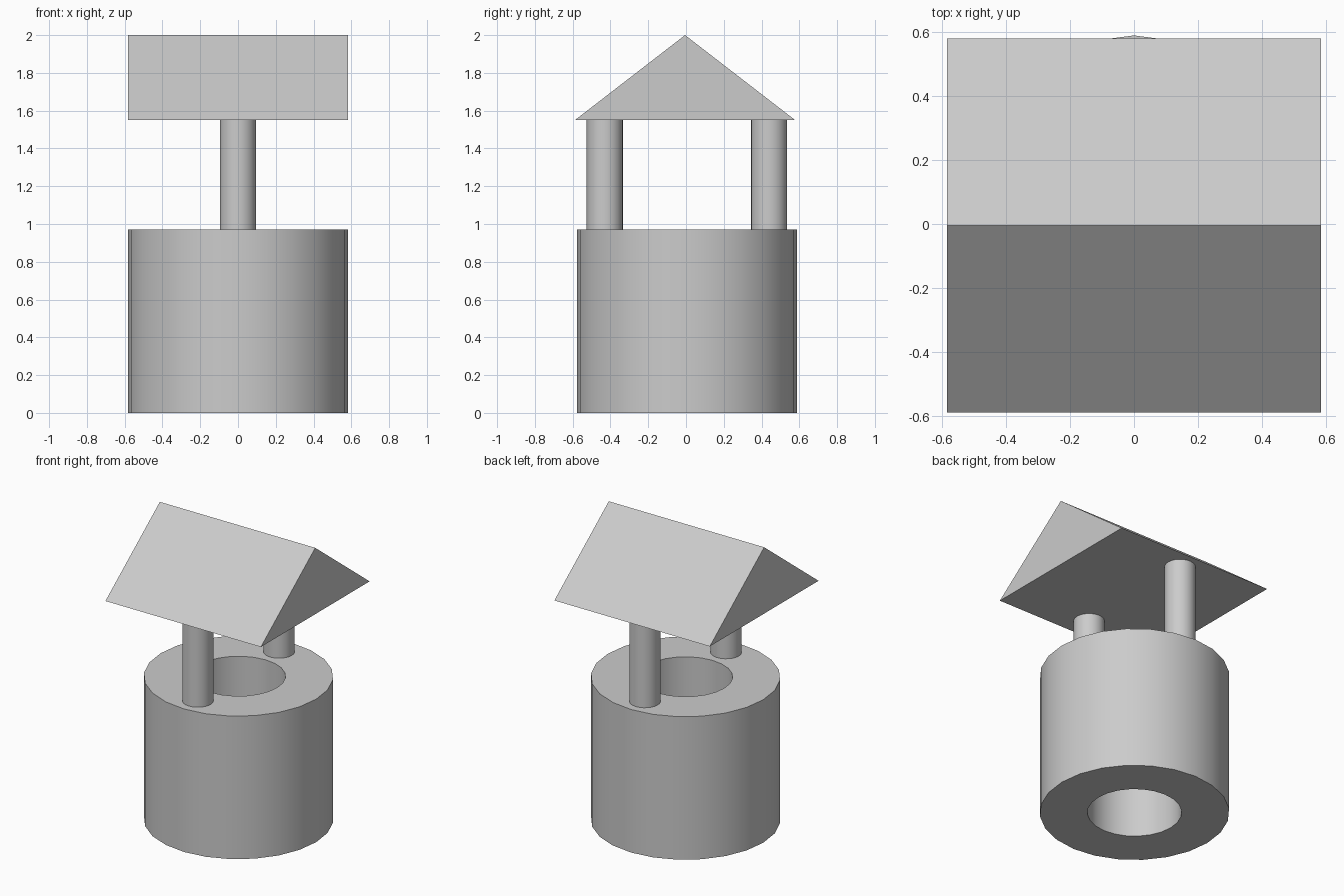
import bpy, bmesh, math

if "Cube" in bpy.data.objects:
    bpy.data.objects.remove(bpy.data.objects["Cube"])

RADIUS, RIM_Z, EAVE_Z, TOP_Z = 0.583, 0.97, 1.55, 2.0
CENTRE_Y = 0.005


def finish(name, bm, smooth=True):
    bmesh.ops.recalc_face_normals(bm, faces=bm.faces)
    mesh = bpy.data.meshes.new(name)
    bm.to_mesh(mesh)
    bm.free()
    obj = bpy.data.objects.new(name, mesh)
    bpy.context.collection.objects.link(obj)
    if smooth:
        bpy.ops.object.select_all(action='DESELECT')
        obj.select_set(True)
        bpy.context.view_layer.objects.active = obj
        bpy.ops.object.shade_smooth_by_angle(angle=math.radians(30))
    return obj


def ring(bm, r, y, z, n=24):
    return [bm.verts.new((r * math.cos(2 * math.pi * i / n),
                          y + r * math.sin(2 * math.pi * i / n), z)) for i in range(n)]


def bridge(bm, a, b):
    for i in range(len(a)):
        j = (i + 1) % len(a)
        bm.faces.new((a[i], a[j], b[j], b[i]))


# Well wall: thick tube open all the way through
bm = bmesh.new()
loops = [ring(bm, r, CENTRE_Y, z) for r, z in
         ((RADIUS, 0), (RADIUS, RIM_Z), (0.29, RIM_Z), (0.29, 0))]
for k in range(4):
    bridge(bm, loops[k], loops[(k + 1) % 4])
finish("well_wall", bm)

# Posts standing on the rim
for name, side in (("front_post", -1), ("back_post", 1)):
    bm = bmesh.new()
    y = CENTRE_Y + side * 0.435
    low, high = ring(bm, 0.096, y, RIM_Z), ring(bm, 0.096, y, EAVE_Z)
    bridge(bm, low, high)
    bm.faces.new(low)
    bm.faces.new(high)
    finish(name, bm)

# Gabled roof: triangular prism with its ridge along x
bm = bmesh.new()
profile = ((-0.588, EAVE_Z), (0.578, EAVE_Z), (-0.005, TOP_Z))
left, right = ([bm.verts.new((x, y, z)) for y, z in profile] for x in (-RADIUS, RADIUS))
bridge(bm, left, right)
bm.faces.new(left)
bm.faces.new(right)
finish("roof", bm, smooth=False)
